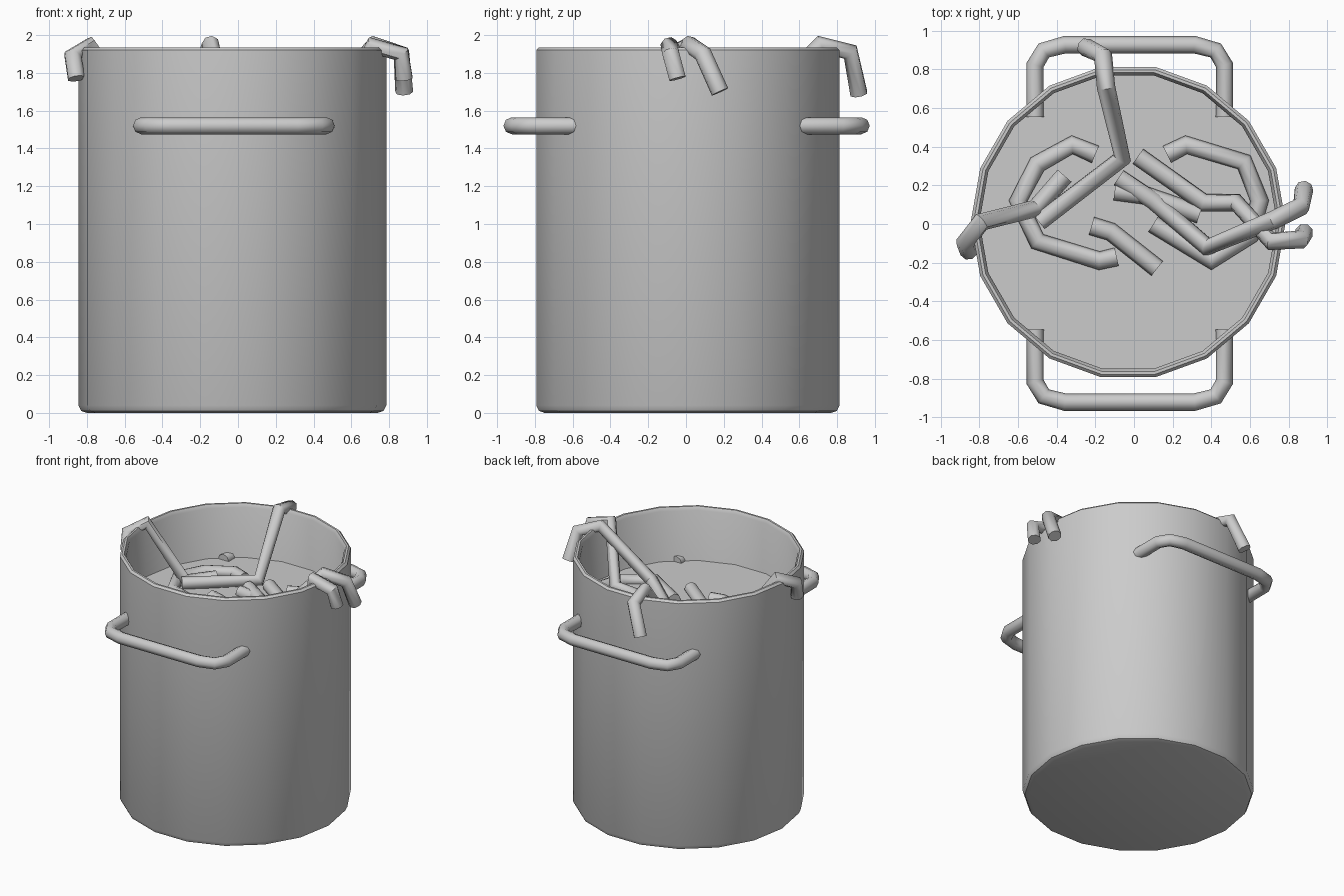
import bpy, bmesh, math

if "Cube" in bpy.data.objects:
    bpy.data.objects.remove(bpy.data.objects["Cube"])

CX, CY, SIDES = -0.03, 0.01, 18


def smooth(ob, angle=35):
    bpy.ops.object.select_all(action='DESELECT')
    bpy.context.view_layer.objects.active = ob
    ob.select_set(True)
    bpy.ops.object.shade_smooth_by_angle(angle=math.radians(angle))


def lathe(name, profile):
    """Revolve (radius, z) points around the pot axis; close both ends."""
    bm = bmesh.new()
    rings = []
    for r, z in profile:
        rings.append([bm.verts.new((CX + r * math.cos(2 * math.pi * i / SIDES),
                                    CY + r * math.sin(2 * math.pi * i / SIDES), z))
                      for i in range(SIDES)])
    for a, b in zip(rings, rings[1:]):
        for i in range(SIDES):
            j = (i + 1) % SIDES
            bm.faces.new((a[i], a[j], b[j], b[i]))
    bm.faces.new(rings[0][::-1])
    if len(rings) > 1:
        bm.faces.new(rings[-1])
    bm.normal_update()
    me = bpy.data.meshes.new(name)
    bm.to_mesh(me)
    bm.free()
    ob = bpy.data.objects.new(name, me)
    bpy.context.collection.objects.link(ob)
    return ob


def tube(name, pts, radius):
    """Eight-sided tube along a polyline."""
    cu = bpy.data.curves.new(name, 'CURVE')
    cu.dimensions = '3D'
    cu.bevel_depth = radius
    cu.bevel_resolution = 2
    cu.use_fill_caps = True
    sp = cu.splines.new('POLY')
    sp.points.add(len(pts) - 1)
    for p, co in zip(sp.points, pts):
        p.co = (*co, 1)
    ob = bpy.data.objects.new(name, cu)
    bpy.context.collection.objects.link(ob)
    bpy.ops.object.select_all(action='DESELECT')
    bpy.context.view_layer.objects.active = ob
    ob.select_set(True)
    bpy.ops.object.convert(target='MESH')
    ob = bpy.context.view_layer.objects.active
    smooth(ob, 50)
    return ob


# Pot: outer wall, rim, inner wall, inner floor
pot = lathe("pot", [(0.77, 0.0), (0.80, 0.01), (0.815, 0.04), (0.815, 1.92), (0.80, 1.935),
                    (0.785, 1.935), (0.77, 1.91), (0.77, 0.06)])
smooth(pot)

# Broth surface
broth = lathe("broth", [(0.772, 1.46), (0.772, 1.52)])
broth.data.polygons[-1].flip() if broth.data.polygons[-1].normal.z < 0 else None

# Handles, front and back
half = [(0.49, 0.55), (0.49, 0.82), (0.445, 0.895), (0.335, 0.925)]
outline = [(-x, y) for x, y in half] + half[::-1]
for name, s in (("front_handle", -1), ("back_handle", 1)):
    tube(name, [(x - 0.022, s * y + 0.003, 1.52) for x, y in outline], 0.045)

# Noodles hanging over the rim
R, Z = 0.048, 1.545
hanging = {
    "noodle_left": [(-0.855, -0.14, 1.77), (-0.875, -0.10, 1.89), (-0.79, 0.01, 1.945),
                    (-0.51, 0.08, Z), (-0.36, 0.25, Z)],
    "noodle_back": [(-0.25, 0.915, 1.69), (-0.16, 0.87, 1.91), (-0.145, 0.71, 1.95),
                    (-0.06, 0.34, Z + 0.02), (-0.49, 0.01, Z + 0.01)],
    "noodle_right_upper": [(0.88, 0.18, 1.70), (0.865, 0.09, 1.90), (0.72, 0.02, 1.95),
                           (0.38, -0.12, Z + 0.02), (0.10, 0.12, Z), (-0.08, 0.24, Z)],
    "noodle_right_lower": [(0.88, -0.045, 1.77), (0.865, -0.08, 1.90), (0.71, -0.09, 1.945),
                           (0.53, 0.11, Z + 0.02), (0.36, 0.11, Z), (0.02, 0.35, Z)],
}
for name, pts in hanging.items():
    tube(name, pts, R)

# Noodles floating in the broth
floating = {
    "noodle_float_right": [(0.17, 0.36), (0.27, 0.41), (0.57, 0.32), (0.65, 0.12),
                           (0.60, -0.06), (0.40, -0.19), (0.10, 0.0)],
    "noodle_float_left": [(-0.20, 0.36), (-0.32, 0.41), (-0.50, 0.31), (-0.60, 0.12),
                          (-0.50, -0.09), (-0.18, -0.19), (-0.09, -0.17)],
    "noodle_float_middle": [(-0.10, 0.17), (0.05, 0.15), (0.34, 0.05)],
    "noodle_float_front": [(-0.22, -0.01), (-0.12, -0.04), (0.12, -0.23)],
}
for name, pts in floating.items():
    tube(name, [(x, y, Z - 0.015) for x, y in pts], R)
